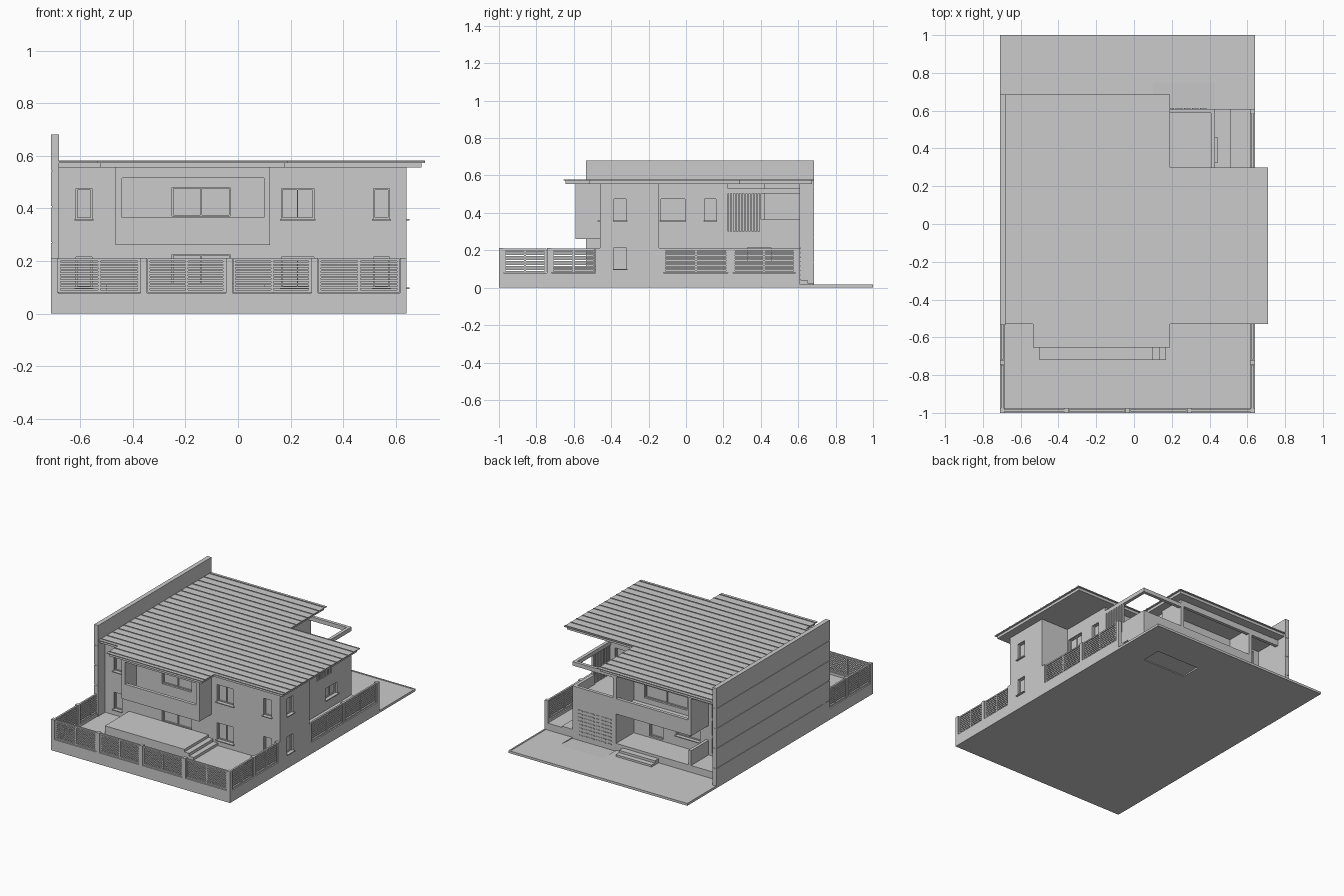
import bpy, bmesh

if "Cube" in bpy.data.objects:
    bpy.data.objects.remove(bpy.data.objects["Cube"])


def finish(name, bm):
    bmesh.ops.recalc_face_normals(bm, faces=bm.faces)
    me = bpy.data.meshes.new(name)
    bm.to_mesh(me)
    bm.free()
    ob = bpy.data.objects.new(name, me)
    bpy.context.collection.objects.link(ob)
    return ob


def boxes(name, items):
    """One object from boxes given as (x0, x1, y0, y1, z0, z1)."""
    bm = bmesh.new()
    for x0, x1, y0, y1, z0, z1 in items:
        vs = bmesh.ops.create_cube(bm, size=1)['verts']
        for v in vs:
            v.co = (x1 if v.co.x > 0 else x0, y1 if v.co.y > 0 else y0, z1 if v.co.z > 0 else z0)
    return finish(name, bm)


def slab(name, pts, z0, z1):
    """Extruded floor plan."""
    bm = bmesh.new()
    f = bm.faces.new([bm.verts.new((x, y, z0)) for x, y in pts])
    r = bmesh.ops.extrude_face_region(bm, geom=[f])
    for v in r['geom']:
        if isinstance(v, bmesh.types.BMVert):
            v.co.z = z1
    return finish(name, bm)


def along(axis, pos0, pos1, a0, a1, z0, z1):
    """Box running along an axis, pos is the other coordinate."""
    p0, p1 = sorted((pos0, pos1))
    return (a0, a1, p0, p1, z0, z1) if axis == 'x' else (p0, p1, a0, a1, z0, z1)


# ground: raised yard, rear pavement with an opening, driveway ramp
boxes('yard', [(-.70, .635, -.99, .61, 0, .06)])
boxes('rear_pavement', [(-.71, .10, .61, 1, 0, .013), (.43, .64, .61, 1, 0, .013),
                        (.10, .43, .75, 1, 0, .013)])
boxes('pavement_curb', [(-.71, -.70, .685, 1, 0, .016), (.63, .64, .61, 1, 0, .016),
                        (-.71, .64, .99, 1, 0, .016)])
bm = bmesh.new()
bm.faces.new([bm.verts.new(p) for p in ((.1, .61, .006), (.43, .61, .006), (.43, .75, .013), (.1, .75, .013))])
finish('driveway_ramp', bm)

# house storeys
lower = slab('lower_storey', [(-.68, -.46), (.64, -.46), (.64, -.145), (.43, -.145), (.43, .61),
                              (.10, .61), (.10, .42), (-.68, .42)], 0, .30)
upper = slab('upper_storey', [(-.68, -.46), (.64, -.46), (.64, -.145), (.43, -.145), (.43, .225),
                              (.10, .225), (.10, .42), (-.68, .42)], .30, .556)

# windows: recess cutters, frames and sills
cuts, frames, sills = [], [], []


def window(axis, sign, pos, a0, a1, z0, z1, split=True, sill=True):
    inner = pos - sign * .02
    cuts.append(along(axis, inner, pos + sign * .02, a0, a1, z0, z1))
    f0, f1, t = inner - sign * .002, inner + sign * .007, .005
    frames.append(along(axis, f0, f1, a0, a0 + t, z0, z1))
    frames.append(along(axis, f0, f1, a1 - t, a1, z0, z1))
    frames.append(along(axis, f0, f1, a0, a1, z0, z0 + t))
    frames.append(along(axis, f0, f1, a0, a1, z1 - t, z1))
    if split:
        m = (a0 + a1) / 2
        frames.append(along(axis, f0, f1, m - t / 2, m + t / 2, z0, z1))
    if sill:
        sills.append(along(axis, inner, pos + sign * .012, a0 - .006, a1 + .006, z0 - .006, z0))


for z in (.10, .36):
    window('x', -1, -.46, -.615, -.555, z, z + .115, False)
    window('x', -1, -.46, .165, .288, z, z + .115)
    window('x', -1, -.46, .515, .575, z, z + .115, False)
    window('y', 1, .64, -.385, -.32, z, z + .115, False)
window('y', 1, .43, -.135, -.005, .36, .475)
window('y', 1, .43, .10, .16, .36, .475, False)
window('y', 1, .43, .33, .455, .14, .215)
window('x', -1, -.46, -.25, -.03, .11, .225, True, False)
window('x', -1, -.46, -.25, -.03, .37, .48, True, False)
window('x', 1, .42, -.40, -.22, .13, .22)
window('x', 1, .42, -.12, -.02, .07, .24, False, False)
window('x', 1, .42, -.30, .02, .32, .49, True, False)
window('x', 1, .225, .22, .38, .31, .49, True, False)
for z in (.08, .20, .32, .44):
    window('x', 1, .42, -.64, -.49, z, z + .10, True, False)
cutter = boxes('window_cutter', cuts)
cutter.hide_render = True
cutter.hide_viewport = False
cutter.display_type = 'WIRE'
for ob in (lower, upper):
    m = ob.modifiers.new('windows', 'BOOLEAN')
    m.operation, m.solver, m.object = 'DIFFERENCE', 'EXACT', cutter
boxes('window_frames', frames)
boxes('window_sills', sills)


# projecting loggias, front and rear
def loggia(name, x0, x1, wall, face):
    s = 1 if face > wall else -1
    back = face - s * .022
    boxes(name, [along('x', wall, face, x0, x1, .26, .285),
                 along('x', back, face, x0, x1, .285, .365),
                 along('x', back, face, x0, x1, .515, .556),
                 along('x', back, face, x0, x0 + .024, .365, .515),
                 along('x', back, face, x1 - .024, x1, .365, .515),
                 along('y', x0, x0 + .022, *sorted((wall, back)), .285, .556),
                 along('y', x1 - .022, x1, *sorted((wall, back)), .285, .556)])


loggia('front_loggia', -.465, .122, -.46, -.59)
loggia('rear_loggia', -.465, .122, .42, .61)
boxes('rear_beam', [(-.68, -.465, .588, .61, .515, .556)])

# balcony over the garage: parapets, slatted screen, beam
boxes('balcony_parapet', [(.408, .43, .40, .61, .30, .365), (.122, .43, .588, .61, .30, .365)])
boxes('balcony_screen', [(.415, .43, .228 + i * .0165, .237 + i * .0165, .30, .505) for i in range(11)])
boxes('balcony_beam', [(.408, .43, .225, .61, .503, .53), (.122, .43, .588, .61, .503, .53)])

# garage door with dashed horizontal ribs
boxes('garage_door', [(.135 + c * .043, .170 + c * .043, .61, .613, .04 + r * .024, .046 + r * .024)
                      for r in range(8) for c in range(6)])

# party wall built in courses separated by shallow grooves
course = .68 / 5
boxes('party_wall', [(-.707, -.68, -.533, .683, 0, .679)] +
      [(-.71, -.68, -.535, .685, i * course, (i + 1) * course - (.004 if i < 4 else 0)) for i in range(5)])

# roof: fascia, roof sheet and standing seams
plan = [(-.68, -.53), (-.535, -.53), (-.535, -.655), (.19, -.655), (.19, -.53), (.71, -.53),
        (.71, .30), (.19, .30), (.19, .685), (-.68, .685)]


def shrink(d):
    return [(-.68, -.53 + d), (-.535 + d, -.53 + d), (-.535 + d, -.655 + d), (.19 - d, -.655 + d),
            (.19 - d, -.53 + d), (.71 - d, -.53 + d), (.71 - d, .30 - d), (.19 - d, .30 - d),
            (.19 - d, .685 - d), (-.68, .685 - d)]


slab('roof_fascia', shrink(.012), .555, .573)
slab('roof_sheet', plan, .573, .578)
seams = []
for i in range(22):
    y = -.63 + i * .0615
    x0, x1 = (-.535, .19) if y < -.53 else (-.68, .71 if y < .30 else .19)
    seams.append((x0, x1, y - .002, y + .002, .577, .582))
boxes('roof_seams', seams)

# front terrace and rear steps
boxes('front_terrace', [(-.50, .10, -.72, -.46, .05, .115), (.10, .135, -.72, -.46, .05, .097),
                        (.135, .17, -.72, -.46, .05, .078)])
boxes('rear_steps', [(-.22, .05, .61, .65, 0, .042), (-.22, .05, .65, .685, 0, .026)])
boxes('rear_side_wall', [(-.465, -.445, .42, .61, .05, .16)])
boxes('side_path', [(.43, .51, -.145, .61, .05, .068)])

# boundary fence: solid plinth, posts and louvred panels
plinth, posts, panels = [], [], []


def fence(axis, pos, ends):
    p0, p1 = pos - .0125, pos + .0125
    plinth.append(along(axis, p0, p1, ends[0], ends[-1], 0, .078))
    for e in ends:
        lo = max(ends[0], min(e - .0125, ends[-1] - .025))
        posts.append(along(axis, p0, p1, lo, lo + .025, .078, .212))
    for a, b in zip(ends, ends[1:]):
        a, b = a + .0135, b - .0135
        if a - .0135 == ends[0]:
            a += .012
        if b + .0135 == ends[-1]:
            b -= .012
        q0, q1, mid = pos - .006, pos + .006, (a + b) / 2
        for s in (a + .005, mid, b - .005):
            panels.append(along(axis, q0, q1, s - .005, s + .005, .080, .209))
        for z in (.080, .200):
            panels.append(along(axis, q0, q1, a, b, z, z + .009))
        for i in range(8):
            z = .095 + i * .0132
            panels.append(along(axis, pos - .003, pos + .003, a, b, z, z + .0085))


fence('x', -.9875, [-.71, -.358, -.033, .292, .64])
fence('y', -.6975, [-1, -.732, -.46])
fence('y', .6275, [-1, -.732, -.46])
fence('y', .6275, [-.145, .238, .61])
boxes('fence_plinth', plinth)
boxes('fence_posts', posts)
boxes('fence_panels', panels)
